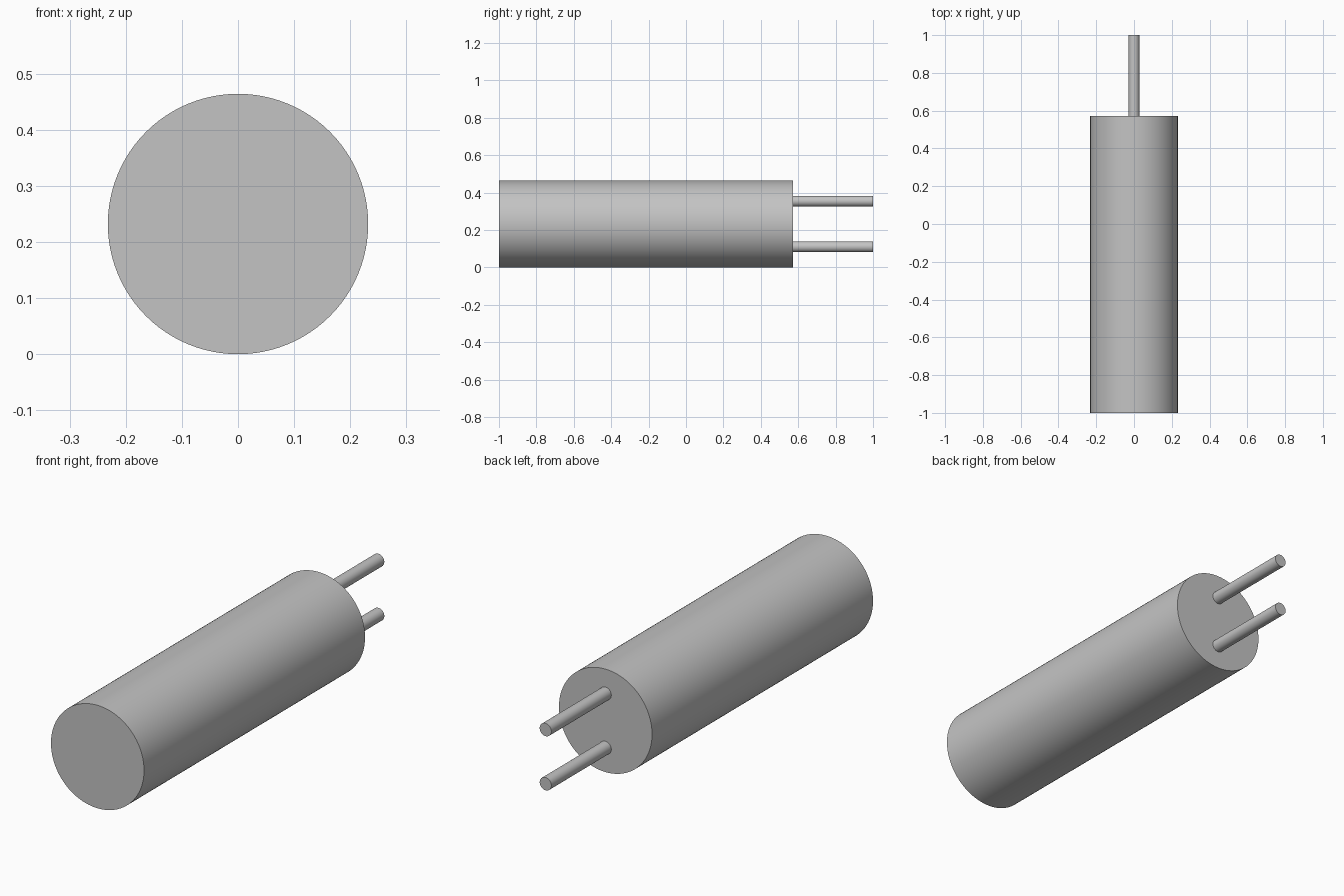
import bpy
import math

cube = bpy.data.objects.get("Cube")
if cube:
    bpy.data.objects.remove(cube, do_unlink=True)

# Plain grey shared by all parts
GREY = (0.55, 0.55, 0.55, 1)
grey = bpy.data.materials.new("plain_grey")
grey.use_nodes = True
grey.diffuse_color = GREY
for node in grey.node_tree.nodes:
    if node.type == "BSDF_PRINCIPLED":
        node.inputs["Base Color"].default_value = GREY

RADIUS = 0.232
FRONT, BODY_BACK, PIN_BACK = -1.0, 0.573, 1.0


def rod(name, radius, y0, y1, z, sides):
    """Smooth closed cylinder lying along y."""
    bpy.ops.mesh.primitive_cylinder_add(
        vertices=sides, radius=radius, depth=y1 - y0,
        location=(0, (y0 + y1) / 2, z), rotation=(math.pi / 2, 0, 0))
    obj = bpy.context.object
    obj.name = name
    obj.data.materials.append(grey)
    bpy.ops.object.shade_smooth_by_angle(angle=math.radians(30))
    return obj


# Main cylindrical body
rod("body", RADIUS, FRONT, BODY_BACK, RADIUS, 96)

# Two pins on the back, one above the other
for name, side in (("upper_pin", 1), ("lower_pin", -1)):
    rod(name, 0.029, BODY_BACK, PIN_BACK, RADIUS + side * 0.122, 48)
